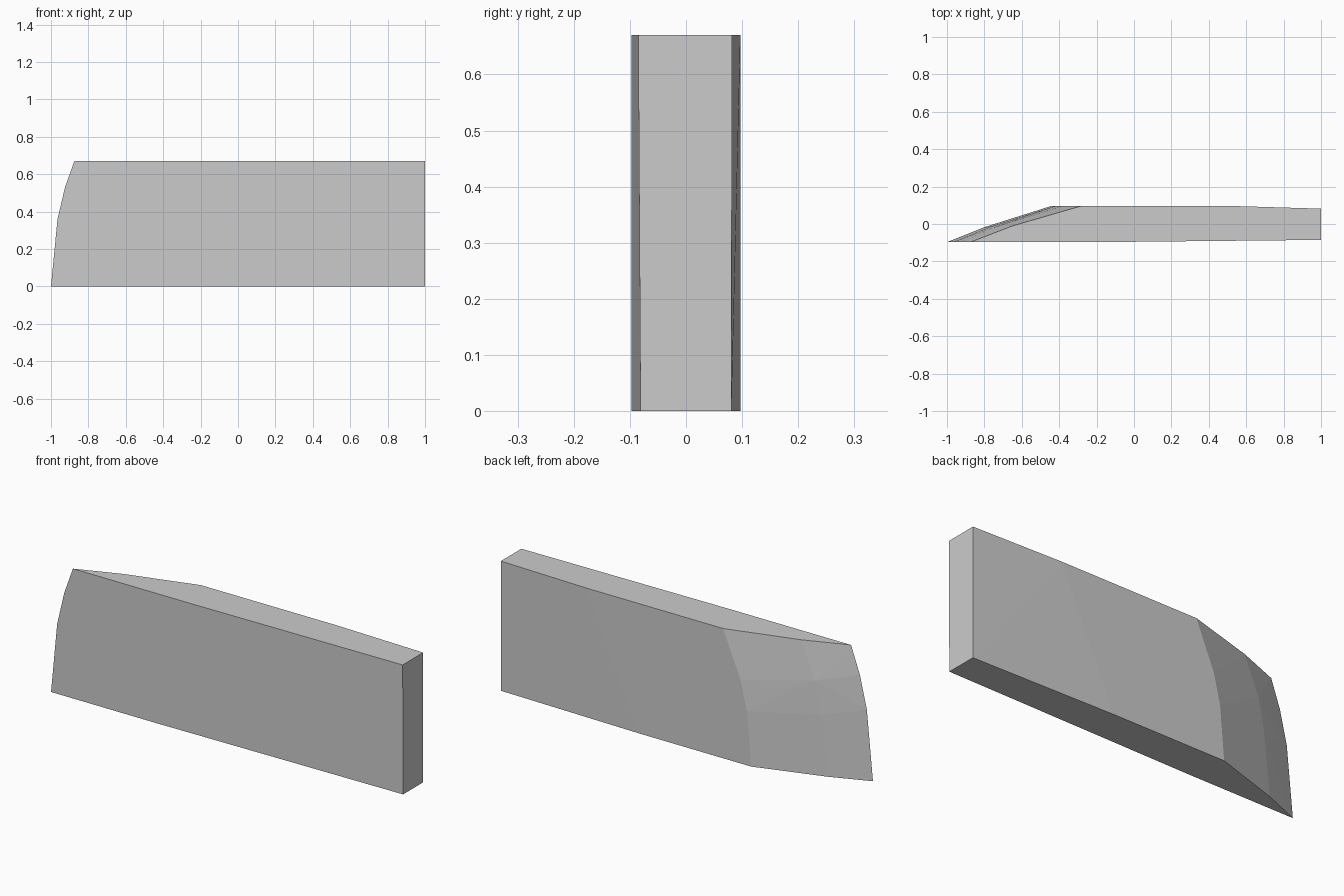
import bpy
import bmesh

if "Cube" in bpy.data.objects:
    bpy.data.objects.remove(bpy.data.objects["Cube"])

H = 0.67   # panel height
Y = 0.097  # half thickness

grey = bpy.data.materials.new("plain grey")
grey.diffuse_color = (0.6, 0.6, 0.6, 1)
grey.use_nodes = True
grey.node_tree.nodes["Principled BSDF"].inputs["Base Color"].default_value = grey.diffuse_color

bm = bmesh.new()


def column(points):
    """Vertices of one upright edge, listed from bottom to top."""
    return [bm.verts.new(p) for p in points]


# Slanted, curved left end: leading, middle and trailing edges
lead = column([(-1, -Y, 0), (-0.965, -Y, 0.36), (-0.925, -Y, 0.53), (-0.875, -Y, H)])
mid = column([(-0.8, -0.017, 0), (-0.765, -0.014, 0.31), (-0.73, -0.012, 0.48), (-0.65, -0.01, H)])
trail = column([(-0.44, Y, 0), (-0.416, Y, 0.28), (-0.38, Y, 0.43), (-0.28, Y, H)])

# Slight folds in the broad sides, and the thinner right end
front_fold = column([(-0.4, -Y, 0), (-0.2, -Y, H)])
back_fold = column([(0.2, Y, 0), (0.5, Y, H)])
front_end = column([(1, -0.081, 0), (1, -0.085, H)])
back_end = column([(1, 0.081, 0), (1, 0.082, H)])

# Faceted slanted end
for a, b in ((lead, mid), (mid, trail)):
    for i in range(3):
        bm.faces.new((a[i], a[i + 1], b[i + 1], b[i]))

# Broad sides: flat part, then the tapering part
bm.faces.new(lead + front_fold[::-1])
bm.faces.new(trail + back_fold[::-1])
for fold, end in ((front_fold, front_end), (back_fold, back_end)):
    bm.faces.new((fold[0], fold[1], end[0]))
    bm.faces.new((fold[1], end[1], end[0]))

# Right end, bottom and top
bm.faces.new(front_end + back_end[::-1])
for k in (0, -1):
    bm.faces.new([c[k] for c in (lead, front_fold, front_end, back_end, back_fold, trail, mid)])

bmesh.ops.recalc_face_normals(bm, faces=bm.faces)
bmesh.ops.triangulate(bm, faces=[f for f in bm.faces if len(f.verts) == 4])

mesh = bpy.data.meshes.new("tapered_panel")
bm.to_mesh(mesh)
bm.free()
mesh.materials.append(grey)
bpy.context.collection.objects.link(bpy.data.objects.new("tapered_panel", mesh))
